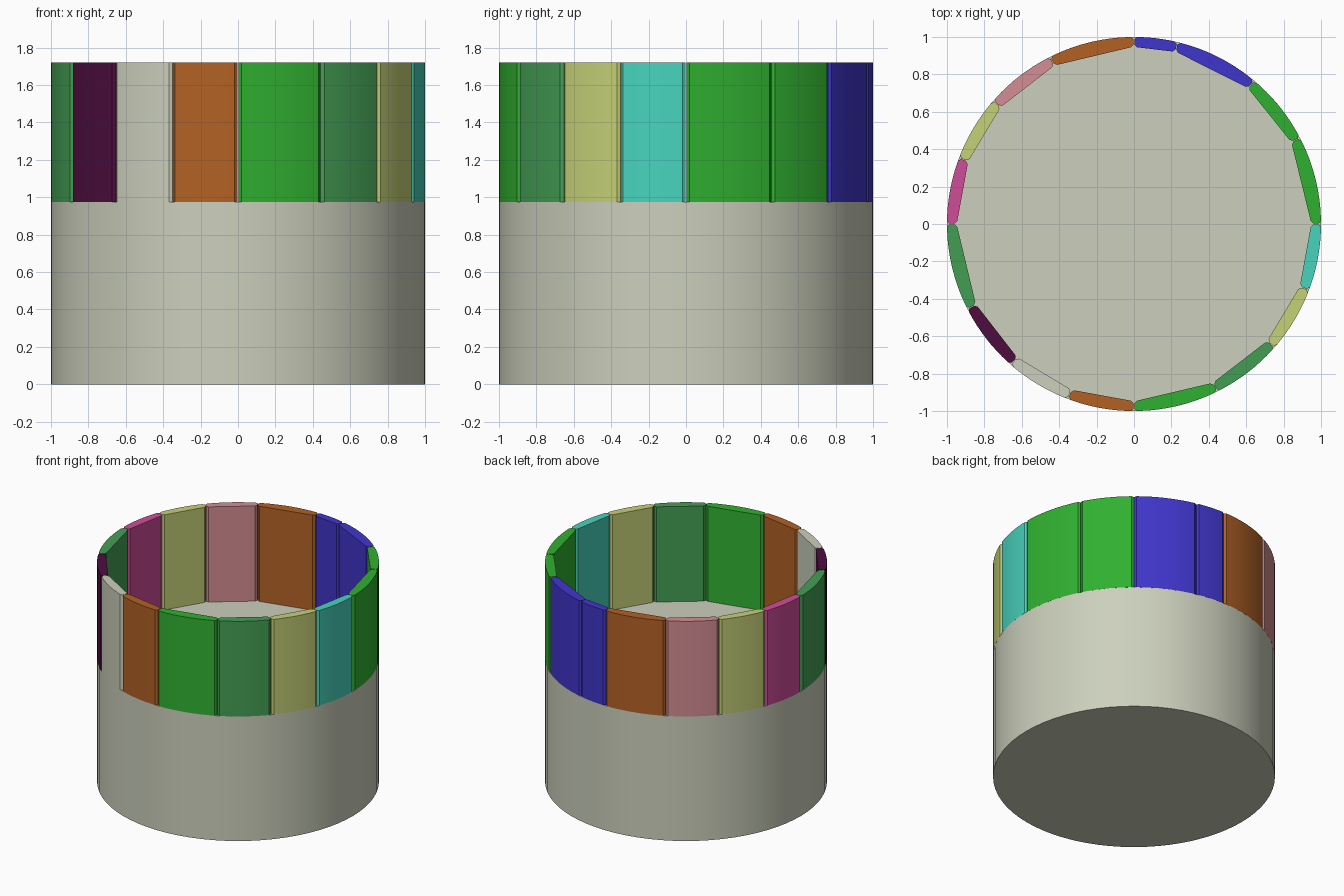
import bpy, bmesh, math

cube = bpy.data.objects.get("Cube")
if cube:
    bpy.data.objects.remove(cube, do_unlink=True)

DRUM_TOP, RIM_TOP = 0.975, 1.72
INNER_R = 0.945


def linear(c):
    c /= 255
    return c / 12.92 if c <= 0.04045 else ((c + 0.055) / 1.055) ** 2.4


def make_material(name, rgb):
    mat = bpy.data.materials.new(name)
    mat.use_nodes = True
    col = [linear(c) for c in rgb] + [1.0]
    mat.diffuse_color = col
    bsdf = mat.node_tree.nodes["Principled BSDF"]
    bsdf.inputs["Base Color"].default_value = col
    bsdf.inputs["Roughness"].default_value = 0.8
    return mat


COLOURS = {
    "stone": (204, 208, 188),
    "blue": (64, 54, 204),
    "bright_green": (48, 176, 48),
    "leaf_green": (68, 158, 84),
    "teal": (72, 211, 189),
    "olive": (198, 209, 119),
    "brown": (178, 97, 37),
    "plum": (77, 13, 62),
    "magenta": (207, 77, 154),
    "pink": (211, 141, 147),
}
MATS = {n: make_material(n, c) for n, c in COLOURS.items()}


def extrude_outline(name, outline, z0, z1, mat, smooth_angle):
    """Solid prism from a 2D outline."""
    bm = bmesh.new()
    base = bm.faces.new([bm.verts.new((x, y, z0)) for x, y in outline])
    top = bmesh.ops.extrude_face_region(bm, geom=[base])["geom"]
    verts = [v for v in top if isinstance(v, bmesh.types.BMVert)]
    bmesh.ops.translate(bm, verts=verts, vec=(0, 0, z1 - z0))
    bmesh.ops.recalc_face_normals(bm, faces=bm.faces)
    mesh = bpy.data.meshes.new(name)
    bm.to_mesh(mesh)
    bm.free()
    mesh.materials.append(mat)
    obj = bpy.data.objects.new(name, mesh)
    bpy.context.collection.objects.link(obj)
    bpy.ops.object.select_all(action="DESELECT")
    obj.select_set(True)
    bpy.context.view_layer.objects.active = obj
    bpy.ops.object.shade_smooth_by_angle(angle=math.radians(smooth_angle))
    return obj


def polar(deg, r):
    """Point at an angle measured clockwise from the back (+y)."""
    a = math.radians(deg)
    return r * math.sin(a), r * math.cos(a)


# Solid drum
extrude_outline("drum", [polar(i * 5, 1.0) for i in range(72)],
                0, DRUM_TOP, MATS["stone"], 30)


# Rim panel: curved outside, flat inside, chamfered ends
def rim_panel(name, start, end, mat):
    steps = 8
    a, b = start + 1.0, end - 1.0
    outline = [polar(start + 0.9, INNER_R), polar(start + 0.1, INNER_R + 0.015),
               polar(start + 0.1, 0.988)]
    outline += [polar(a + (b - a) * i / steps, 1.0) for i in range(steps + 1)]
    outline += [polar(end - 0.1, 0.988), polar(end - 0.1, INNER_R + 0.015),
                polar(end - 0.9, INNER_R)]
    extrude_outline(name, outline, DRUM_TOP, RIM_TOP, mat, 20)


# Start angle and colour of each panel, clockwise from the back
PANELS = [
    (0, "blue"), (13.5, "blue"), (40, "bright_green"), (62.5, "bright_green"),
    (90, "teal"), (110.7, "olive"), (131.3, "leaf_green"), (153.5, "bright_green"),
    (180, "brown"), (200.7, "stone"), (221.3, "plum"), (243, "leaf_green"),
    (270, "magenta"), (290.7, "olive"), (311.3, "pink"), (333.3, "brown"),
]
for i, (start, colour) in enumerate(PANELS):
    end = PANELS[i + 1][0] if i + 1 < len(PANELS) else 360
    rim_panel(f"rim_panel_{i + 1}", start, end, MATS[colour])
